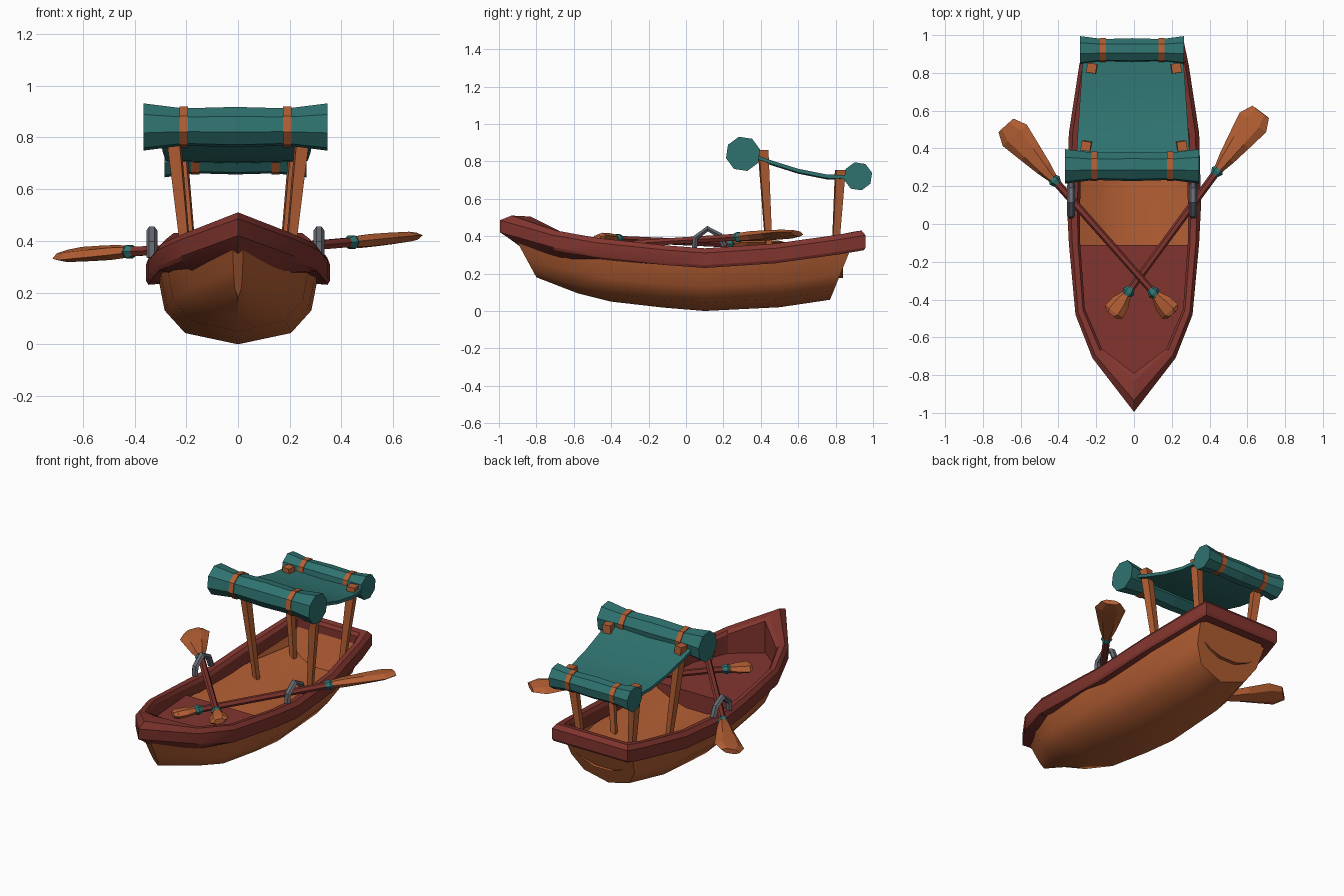
import bpy, math
from mathutils import Vector

if "Cube" in bpy.data.objects:
    bpy.data.objects.remove(bpy.data.objects["Cube"])


def material(name, rgb):
    m = bpy.data.materials.new(name)
    m.diffuse_color = (*rgb, 1)
    m.use_nodes = True
    m.node_tree.nodes["Principled BSDF"].inputs["Base Color"].default_value = m.diffuse_color
    return m


WOOD = material("orange wood", (0.46, 0.115, 0.034))
RED = material("dark red wood", (0.225, 0.036, 0.028))
TEAL = material("teal cloth", (0.028, 0.17, 0.16))
GREY = material("grey metal", (0.13, 0.14, 0.165))


def mesh(name, verts, faces, mat, smooth=None):
    me = bpy.data.meshes.new(name)
    me.from_pydata([tuple(v) for v in verts], [], faces)
    me.materials.append(mat)
    ob = bpy.data.objects.new(name, me)
    bpy.context.collection.objects.link(ob)
    import bmesh
    bm = bmesh.new()
    bm.from_mesh(me)
    bmesh.ops.recalc_face_normals(bm, faces=bm.faces)
    bm.to_mesh(me)
    bm.free()
    if smooth:
        me.polygons.foreach_set("use_smooth", [True] * len(me.polygons))
        me.set_sharp_from_angle(angle=math.radians(smooth))
    return ob


def loft(name, rings, mat, closed=True, loop=False, caps=True, smooth=None):
    """Skin a list of equal-length rings."""
    n, r = len(rings[0]), len(rings)
    faces = []
    for i in range(r if loop else r - 1):
        for j in range(n if closed else n - 1):
            a, b = i * n, ((i + 1) % r) * n
            k = (j + 1) % n
            faces.append((a + j, a + k, b + k, b + j))
    if caps and not loop:
        faces += [tuple(range(n)), tuple(range((r - 1) * n, r * n))]
    return mesh(name, [p for ring in rings for p in ring], faces, mat, smooth)


def ring(c, side, up, w, h, sides, turn=0.0):
    out = []
    for i in range(sides):
        a = turn + 2 * math.pi * i / sides
        out.append(Vector(c) + side * (w * math.cos(a)) + up * (h * math.sin(a)))
    return out


X, Y, Z = Vector((1, 0, 0)), Vector((0, 1, 0)), Vector((0, 0, 1))

# Hull: keel y, top y, keel z, top z, half width
stations = [(-.80, -.93, .18, .42, .02), (-.58, -.68, .095, .37, .205),
            (-.40, -.46, .05, .33, .28), (-.12, -.12, .018, .30, .305),
            (.10, .10, 0, .29, .315), (.50, .50, .02, .31, .305),
            (.77, .90, .06, .38, .245)]
section = [(0, 0), (.65, .15), (.9, .45), (1, 1)]
rings = []
for ky, ty, kz, tz, hw in stations:
    half = [Vector((hw * fx, ky + (ty - ky) * fz, kz + (tz - kz) * fz)) for fx, fz in section]
    rings.append([Vector((-p.x, p.y, p.z)) for p in half[:0:-1]] + half)
loft("hull", rings, WOOD, closed=False, smooth=40)

# Gunwale: outer x, y, inner x, y, top z
rim = [(0, -.995, 0, -.79, .51), (.22, -.71, .17, -.66, .43), (.31, -.48, .26, -.45, .39),
       (.345, -.1, .285, -.1, .35), (.355, .1, .285, .1, .335), (.345, .48, .28, .46, .36),
       (.29, .84, .235, .80, .41), (.265, .96, .21, .89, .43)]
rings = []
for sx, pts in ((1, rim), (-1, rim[:0:-1])):
    for ox, oy, ix, iy, z in pts:
        o, i = Vector((sx * ox, oy, 0)), Vector((sx * ix, iy, 0))
        low = .275 if iy < 0 else z - .1
        rings.append([o.lerp(i, .12) + Z * (z - .105), o + Z * (z - .09), o + Z * (z - .025),
                      o.lerp(i, .3) + Z * z, o.lerp(i, .8) + Z * (z - .005),
                      i + Z * (z - .025), i + Z * low])
loft("gunwale", rings, RED, loop=True, smooth=25)

# Curved floor and raised bow deck
rings = []
for y, hw in ((-.13, .29), (.1, .295), (.5, .285), (.84, .22)):
    rings.append([Vector((hw * f, y, .17 + .085 * f * f)) for f in (-1, -.6, -.25, .25, .6, 1)])
loft("floor", rings, WOOD, closed=False, caps=False, smooth=40)
edge = [(.29, -.11), (.265, -.45), (.175, -.66), (0, -.80)]
outline = edge + [(-x, y) for x, y in edge[2::-1]]
loft("bow_deck", [[Vector((x, y, z)) for x, y in outline] for z in (.265, .285)], RED)
mesh("deck_riser", [(-.28, -.112, .17), (.28, -.112, .17), (.28, -.112, .28), (-.28, -.112, .28)],
     [(0, 1, 2, 3)], RED)


# Rolled cloth with straps
def roll(name, cx, y, z, half, r, strap):
    shape = [(-1, 1), (-.57, .79), (0, .85), (.57, .79), (1, 1)]
    turn = math.radians(14)
    loft(name, [ring((cx + half * f, y, z), Y, Z, r * k, r * k, 8, turn) for f, k in shape], TEAL)
    for s, side in ((-1, "left"), (1, "right")):
        c = cx + s * strap
        loft(f"{name}_strap_{side}",
             [ring((c + d, y, z), Y, Z, r * .86, r * .86, 8, turn) for d in (-.016, .016)], WOOD)


roll("front_roll", -.01, .305, .84, .355, .094, .2)
roll("rear_roll", -.01, .92, .72, .275, .077, .155)

# Sagging canopy
rings = []
for y, z, hw in ((.36, .83, .3), (.45, .797, .295), (.6, .75, .285), (.75, .72, .275), (.88, .715, .265)):
    rings.append([Vector((x - .005, y, z + dz)) for x, dz in
                  ((-hw, .01), (0, .004), (hw, .01), (hw, -.01), (0, -.016), (-hw, -.01))])
loft("canopy", rings, TEAL, smooth=35)

# Tapered canopy posts
for s, side in ((-1, "left"), (1, "right")):
    for name, top, bottom in (("front", (.255, .412, .86), (.185, .452, .19)),
                              ("rear", (.225, .825, .755), (.165, .79, .19))):
        rings = []
        for (x, y, z), r in ((top, .036), (bottom, .02)):
            rings.append(ring((s * x, y, z), X, Y, r, r, 4, math.pi / 4 + .15 * s))
        loft(f"{name}_post_{side}", rings, WOOD)


# Oars: p is the grip collar, q the blade collar
def oar(name, p, q, tilt):
    p, q = Vector(p), Vector(q)
    u = (q - p).normalized()
    s = u.cross(Z).normalized()
    n = s.cross(u)
    s2 = s * math.cos(tilt) + n * math.sin(tilt)
    n2 = s2.cross(u)

    def part(label, origin, stops, mat, sides=6, a=s, b=n):
        loft(f"{name}_{label}", [ring(origin + u * t, a, b, w, h, sides) for t, w, h in stops], mat)

    part("shaft", p, [(0, .019, .019), ((q - p).length, .021, .021)], RED)
    for label, c in (("grip_collar", p), ("blade_collar", q)):
        part(label, c, [(-.028, .02, .02), (0, .034, .03), (.028, .02, .02)], TEAL)
    part("grip", p, [(-.015, .026, .022), (-.07, .05, .026), (-.13, .058, .026), (-.15, .035, .018)],
         WOOD, 6, s2, n2)
    part("blade", q, [(.015, .026, .024), (.09, .045, .028), (.2, .066, .026),
                      (.32, .088, .022), (.39, .055, .016)], WOOD, 6, s2, n2)


oar("right_oar", (-.03, -.36, .355), (.44, .28, .395), .12)
oar("left_oar", (.105, -.365, .385), (-.42, .23, .358), .25)

# Rowlocks: bent metal hoops over the oars
path = [(.045, .335), (.05, .39), (.115, .44), (.18, .405), (.205, .345)]
for x, side in ((.313, "right"), (-.333, "left")):
    pts = [Vector((x, y, z)) for y, z in path]
    rings = []
    for i, c in enumerate(pts):
        t = (pts[min(i + 1, 4)] - pts[max(i - 1, 0)]).normalized()
        rings.append(ring(c, X, t.cross(X), .021, .017, 6))
    loft(f"rowlock_{side}", rings, GREY)
